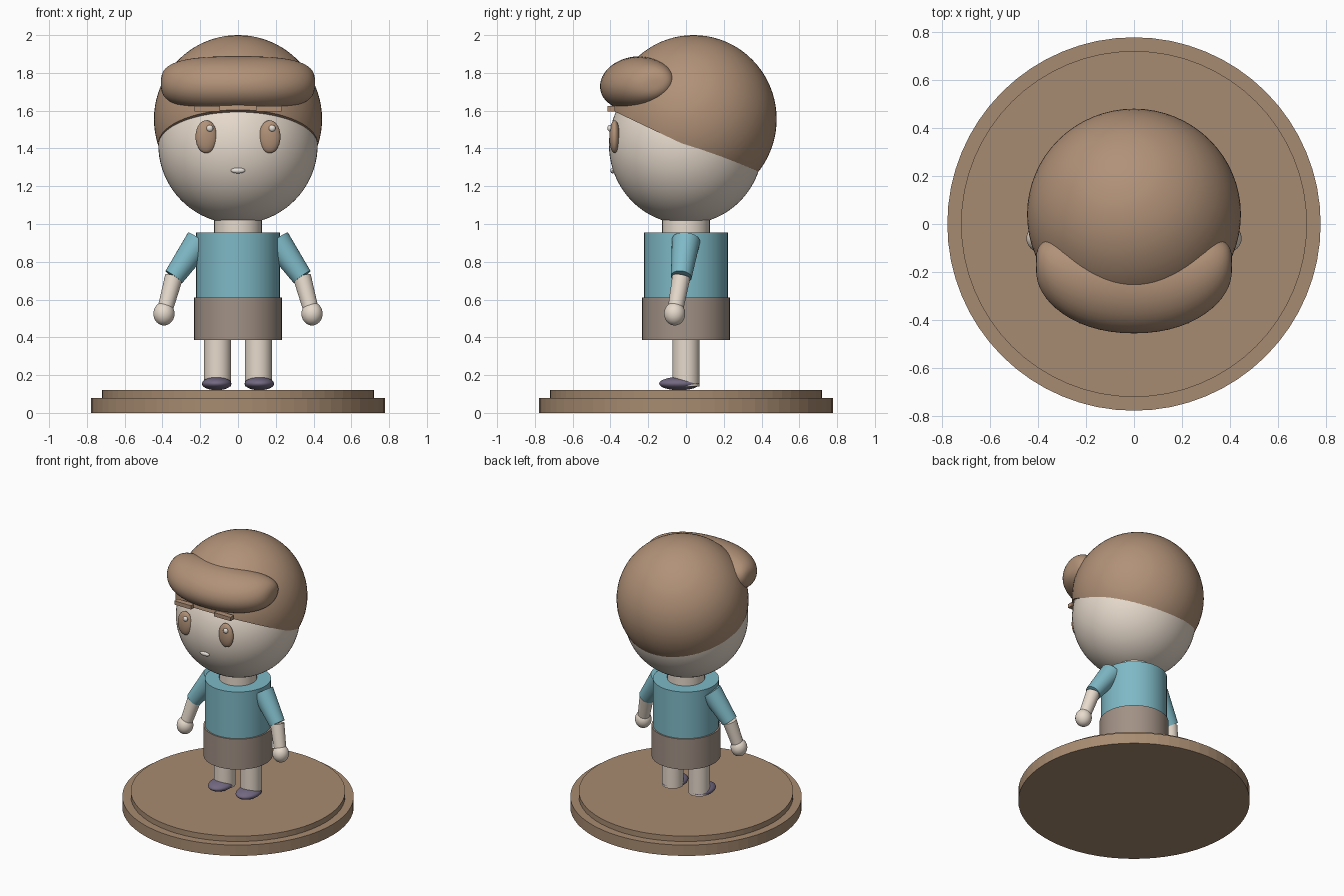
import bpy, bmesh, math
from mathutils import Vector, Matrix

cube = bpy.data.objects.get("Cube")
if cube:
    bpy.data.objects.remove(cube, do_unlink=True)


def material(name, rgb):
    m = bpy.data.materials.new(name)
    m.use_nodes = True
    m.diffuse_color = (*rgb, 1)
    m.node_tree.nodes["Principled BSDF"].inputs["Base Color"].default_value = (*rgb, 1)
    return m


HAIR = material("hair brown", (0.44, 0.285, 0.187))
WOOD = material("base brown", (0.39, 0.26, 0.165))
SKIN = material("pale skin", (0.82, 0.72, 0.62))
SHIRT = material("teal cloth", (0.21, 0.485, 0.565))
SHORTS = material("taupe cloth", (0.36, 0.285, 0.237))
SHOE = material("shoe purple", (0.17, 0.14, 0.22))
WHITE = material("soft white", (0.85, 0.79, 0.73))


def finish(name, bm, mat, smooth=True):
    bmesh.ops.recalc_face_normals(bm, faces=bm.faces)
    mesh = bpy.data.meshes.new(name)
    bm.to_mesh(mesh)
    bm.free()
    mesh.materials.append(mat)
    ob = bpy.data.objects.new(name, mesh)
    bpy.context.collection.objects.link(ob)
    if smooth:
        bpy.ops.object.select_all(action='DESELECT')
        ob.select_set(True)
        bpy.context.view_layer.objects.active = ob
        bpy.ops.object.shade_smooth_by_angle(angle=math.radians(40))
    return ob


def ball(centre, radii, u=32, v=20):
    bm = bmesh.new()
    bmesh.ops.create_uvsphere(bm, u_segments=u, v_segments=v, radius=1)
    bmesh.ops.transform(bm, verts=bm.verts,
                        matrix=Matrix.Translation(centre) @ Matrix.Diagonal((*radii, 1)))
    return bm


def rod(name, start, end, r1, r2, mat, sides=32, smooth=True):
    a, b = Vector(start), Vector(end)
    d = b - a
    bm = bmesh.new()
    bmesh.ops.create_cone(bm, cap_ends=True, segments=sides, radius1=r1, radius2=r2,
                          depth=d.length)
    turn = d.to_track_quat('Z', 'Y').to_matrix().to_4x4()
    bmesh.ops.transform(bm, verts=bm.verts, matrix=Matrix.Translation((a + b) / 2) @ turn)
    return finish(name, bm, mat, smooth)


# Round stand
rod("stand_lower", (0, 0, 0), (0, 0, 0.08), 0.777, 0.777, WOOD, 64, False)
rod("stand_upper", (0, 0, 0.08), (0, 0, 0.12), 0.72, 0.72, WOOD, 64, False)

# Body
rod("shorts", (0, 0, 0.385), (0, 0, 0.61), 0.232, 0.232, SHORTS, 48)
rod("shirt", (0, 0, 0.61), (0, 0, 0.955), 0.222, 0.222, SHIRT, 48)
rod("neck", (0, 0, 0.95), (0, 0, 1.05), 0.126, 0.126, SKIN)

# Limbs, eyes and brows on both sides
for side, s in (("right", -1), ("left", 1)):
    rod(side + "_leg", (s * 0.108, 0, 0.14), (s * 0.108, 0, 0.39), 0.072, 0.072, SKIN)
    finish(side + "_shoe", ball((s * 0.113, -0.035, 0.155), (0.078, 0.107, 0.035)), SHOE)
    elbow = (s * 0.339, -0.025, 0.72)
    hand = (s * 0.392, -0.06, 0.525)
    rod(side + "_sleeve", (s * 0.203, 0, 0.912), elbow, 0.075, 0.055, SHIRT)
    rod(side + "_forearm", elbow, hand, 0.048, 0.04, SKIN)
    finish(side + "_hand", ball(hand, (0.056, 0.056, 0.062)), SKIN)
    finish(side + "_eye", ball((s * 0.168, -0.378, 1.462), (0.057, 0.028, 0.087)), HAIR)
    finish(side + "_eye_glint", ball((s * 0.165 + 0.016, -0.403, 1.507), (0.018, 0.013, 0.018), 16, 10), WHITE)
    brow = bmesh.new()
    bmesh.ops.create_cube(brow, size=1)
    bmesh.ops.transform(brow, verts=brow.verts,
                        matrix=Matrix.Translation((s * 0.162, -0.395, 1.61))
                        @ Matrix.Diagonal((0.135, 0.04, 0.028, 1)))
    finish(side + "_brow", brow, HAIR, False)

# Head and mouth
finish("head", ball((0, 0, 1.42), (0.422, 0.408, 0.42), 64, 40), SKIN)
finish("mouth", ball((0, -0.388, 1.283), (0.038, 0.013, 0.015), 20, 12), WHITE)

# Hair cap, cut on a slope that drops toward the back
cap = ball((0, 0.04, 1.555), (0.445, 0.44, 0.445), 64, 40)
cut = bmesh.ops.bisect_plane(cap, geom=cap.verts[:] + cap.edges[:] + cap.faces[:],
                             plane_co=(0, 0, 1.416), plane_no=(0, 0.475, 1), clear_inner=True)
rim = [e for e in cut["geom_cut"] if isinstance(e, bmesh.types.BMEdge)]
bmesh.ops.edgeloop_fill(cap, edges=rim)
finish("hair_cap", cap, HAIR)

# Swept fringe: a blunt-ended roll bent around the forehead
fringe = bmesh.new()
bmesh.ops.create_uvsphere(fringe, u_segments=48, v_segments=32, radius=1)
bmesh.ops.rotate(fringe, verts=fringe.verts, matrix=Matrix.Rotation(math.pi / 2, 3, 'Y'))
tilt = Matrix.Rotation(math.radians(12), 3, 'X')
for v in fringe.verts:
    u = max(-1, min(1, v.co.x))
    ring = math.hypot(v.co.y, v.co.z)
    # Even out the end rings, then give the roll its blunt profile
    t = math.copysign(1 - (1 - abs(u)) ** 1.3, u)
    grow = (1 - abs(t) ** 3) ** (1 / 3) / ring if ring > 0.001 else 0
    section = tilt @ Vector((0, v.co.y * grow * 0.185, v.co.z * grow * 0.14))
    x = t * 0.408
    v.co = Vector((x, -0.272 + 0.62 * x * x, 1.745)) + section
finish("hair_fringe", fringe, HAIR)
